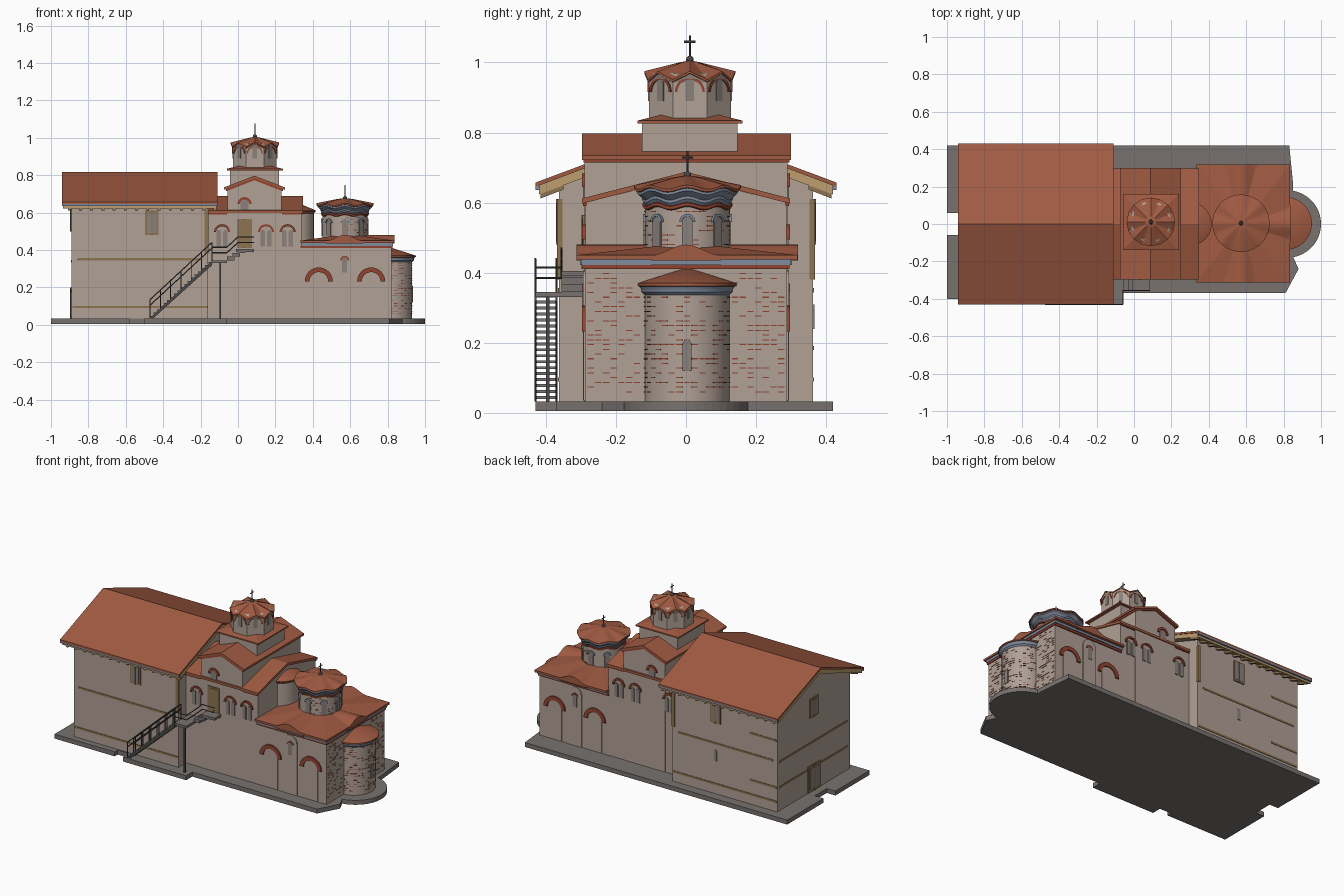
import bpy, bmesh, math, random
from mathutils import Matrix, Vector

if "Cube" in bpy.data.objects:
    bpy.data.objects.remove(bpy.data.objects["Cube"])
random.seed(4)
pi = math.pi

def material(name, r, g, b):
    m = bpy.data.materials.new(name)
    m.diffuse_color = [((c / 255 + .055) / 1.055) ** 2.4 for c in (r, g, b)] + [1]
    m.use_nodes = True
    m.node_tree.nodes["Principled BSDF"].inputs["Base Color"].default_value = m.diffuse_color
    return m

WALL = material("plaster wall", 176, 161, 150)
ROOF = material("clay roof", 161, 91, 66)
STONE = material("paving stone", 120, 114, 111)
BRICK = material("red brick", 146, 68, 48)
WOOD = material("brown wood", 140, 116, 80)
PALE = material("pale wood", 190, 158, 112)
BLUE = material("blue grey cornice", 128, 140, 158)
METAL = material("dark metal", 75, 73, 72)
PANE = material("window grey", 138, 129, 123)

def finish(name, bm, mat, smooth=False, M=None):
    if M is not None:
        bm.transform(M)
    bmesh.ops.recalc_face_normals(bm, faces=bm.faces)
    me = bpy.data.meshes.new(name)
    for f in bm.faces:
        f.smooth = smooth
    bm.to_mesh(me)
    bm.free()
    if smooth:
        me.set_sharp_from_angle(angle=math.radians(35))
    me.materials.append(mat)
    ob = bpy.data.objects.new(name, me)
    bpy.context.scene.collection.objects.link(ob)
    return ob

def prism(name, prof, axis, a, b, mat, M=None):
    put = {'x': lambda p, q, t: (t, p, q), 'y': lambda p, q, t: (p, t, q), 'z': lambda p, q, t: (p, q, t)}[axis]
    bm = bmesh.new()
    lo = [bm.verts.new(put(p, q, a)) for p, q in prof]
    hi = [bm.verts.new(put(p, q, b)) for p, q in prof]
    bm.faces.new(lo)
    bm.faces.new(hi)
    for i in range(len(prof)):
        j = (i + 1) % len(prof)
        bm.faces.new((lo[i], lo[j], hi[j], hi[i]))
    return finish(name, bm, mat, M=M)

def box(name, x0, x1, y0, y1, z0, z1, mat):
    return prism(name, [(x0, y0), (x1, y0), (x1, y1), (x0, y1)], 'z', z0, z1, mat)

def rod(name, p, q, r, mat):
    p, q = Vector(p), Vector(q)
    bm = bmesh.new()
    bmesh.ops.create_cone(bm, cap_ends=True, segments=6, radius1=r, radius2=r, depth=(q - p).length)
    M = Matrix.Translation((p + q) / 2) @ (q - p).to_track_quat('Z', 'Y').to_matrix().to_4x4()
    return finish(name, bm, mat, M=M)

# turned shape; profile rows are (radius, height, ripple height)
def lathe(name, prof, cx, cy, mat, n=64, turn=0, waves=8, smooth=True):
    bm = bmesh.new()
    rows = []
    for r, z, w in prof:
        rows.append([bm.verts.new((cx + r * math.cos(t), cy + r * math.sin(t), z + w * math.cos(waves * t)))
                     for t in (turn + 2 * pi * i / n for i in range(n))])
    for A, B in zip(rows, rows[1:]):
        for i in range(n):
            j = (i + 1) % n
            bm.faces.new((A[i], A[j], B[j], B[i]))
    bmesh.ops.remove_doubles(bm, verts=bm.verts, dist=1e-5)
    return finish(name, bm, mat, smooth)

def gable(name, axis, c, half, eave, ridge, t, a, b, mat):
    return prism(name, [(c - half, eave), (c, ridge), (c + half, eave), (c + half, eave - t),
                        (c, ridge - t), (c - half, eave - t)], axis, a, b, mat)

def house(name, axis, c, half, eave, ridge, a, b, mat):
    return prism(name, [(c - half, .03), (c - half, eave), (c, ridge), (c + half, eave), (c + half, .03)], axis, a, b, mat)

# wall details: angle 0 faces the front (-y)
def place(x, y, ang):
    return Matrix.Translation((x, y, 0)) @ Matrix.Rotation(ang, 4, 'Z')

def arc(r, z, n=12):
    return [(r * math.cos(pi * i / n), z + r * math.sin(pi * i / n)) for i in range(n + 1)]

def arch_panel(name, x, y, ang, r, z0, zs, mat, t=.004):
    prism(name, [(r, z0)] + arc(r, zs) + [(-r, z0)], 'y', -t, t, mat, place(x, y, ang))

def arch_ring(name, x, y, ang, r0, r1, zs, mat, t=.009):
    prism(name, arc(r1, zs) + arc(r0, zs)[::-1], 'y', -t, t, mat, place(x, y, ang))

def framed(name, x, y, ang, w, z0, z1, pane):
    M = place(x, y, ang)
    rect = lambda h, a, b: [(-h, a), (h, a), (h, b), (-h, b)]
    prism(name + "_frame", rect(w, z0, z1), 'y', -.006, .006, WOOD, M)
    prism(name + "_pane", rect(w * .72, z0 + w * .3, z1 - w * .3), 'y', -.008, .006, pane, M)
    prism(name + "_bar", rect(w * .08, z0, z1), 'y', -.0095, .006, WOOD, M)

# paving
apse_edge = [(.82 + .18 * math.cos(t), .18 * math.sin(t)) for t in (math.radians(80 - 8 * i) for i in range(21))]
prism("paving", [(-1, .42), (.83, .42), (.85, .22)] + apse_edge + [(.88, -.24), (.81, -.37), (-.06, -.37), (-.06, -.43),
      (-.5, -.43), (-.5, -.37), (-.58, -.37), (-.58, -.4), (-1, -.4), (-1, -.06), (-.94, -.06), (-.94, .06), (-1, .06)],
      'z', .005, .033, STONE)

# west hall with big gable roof
house("hall_walls", 'x', 0, .362, .645, .785, -.89, -.16, WALL)
gable("hall_roof", 'x', 0, .43, .657, .818, .012, -.94, -.11, ROOF)
gable("hall_roof_boards", 'x', 0, .42, .649, .806, .026, -.935, -.115, PALE)
for s in (-1, 1):
    box("hall_gutter", -.94, -.11, s * .424 - .006, s * .424 + .006, .636, .648, BLUE)
    box("corner_post", -.178, -.158, s * .36 - .008, s * .36 + .008, .38, .61, WOOD)
    for i in range(14):
        x = -.91 + i * .06
        prism("rafter", [(s * .415, .612), (s * .415, .63), (s * .35, .655), (s * .35, .637)], 'x', x, x + .015, WOOD)
    for z, a, b in ((.35, -.86, -.2), (.095, -.885, -.16), (.185, -.885, -.7), (.48, -.885, -.7)):
        if s > 0 or z in (.35, .095):
            box("tie_beam", a, b, s * .362 - .003, s * .362 + .003, z - .006, z + .006, WOOD)
    framed("hall_window", -.46, s * .362, 0 if s < 0 else pi, .036, .48, .61, PANE)
for z in (.18, .34):
    box("west_beam", -.893, -.887, -.34, .34, z - .006, z + .006, WOOD)
arch_panel("hall_slit", -.46, .362, pi, .01, .24, .3, PANE)
framed("west_door", -.89, 0, -pi / 2, .06, .035, .2, PANE)
framed("west_window", -.89, 0, -pi / 2, .042, .5, .62, PANE)

# nave with crossing gable
house("nave_walls", 'x', 0, .287, .6, .672, -.165, .34, WALL)
gable("nave_roof", 'x', 0, .297, .612, .688, .015, -.16, .347, ROOF)
house("transept_walls", 'y', .088, .145, .72, .78, -.289, .289, WALL)
gable("transept_roof", 'y', .088, .162, .735, .797, .013, -.297, .3, ROOF)
gable("transept_trim", 'y', .088, .152, .726, .785, .012, -.293, .295, BRICK)
for s in (-1, 1):
    box("nave_eave_trim", -.16, -.06, s * .288 - .006, s * .288 + .006, .59, .6, BRICK)
    box("nave_eave_trim", .235, .342, s * .288 - .006, s * .288 + .006, .59, .6, BRICK)
lathe("nave_conch", [(.1, .44, 0), (.1, .6, 0)], .305, 0, WALL)
lathe("nave_conch_roof", [(.098, .59, 0), (.115, .605, 0), (.115, .612, 0), (0, .66, 0)], .3, 0, ROOF)

# central tower: square base, eight-sided drum, scalloped roof
box("tower_base", -.042, .22, -.125, .147, .68, .83, WALL)
lathe("tower_base_roof", [(0, .826, 0), (.212, .826, 0), (.212, .834, 0), (.12, .85, 0)], .09, .011, ROOF, 4, pi / 4, smooth=False)
R = .117 / math.cos(pi / 8)
lathe("tower_drum", [(R, .84, 0), (R, .95, 0)], .09, .011, WALL, 8, pi / 8, smooth=False)
lathe("tower_cornice", [(.118, .935, .012), (.128, .957, .012), (.1, .97, 0)], .09, .011, WALL, 16, pi / 8, smooth=False)
lathe("tower_roof", [(.118, .951, .012), (.13, .957, .012), (.13, .963, .012), (.03, 1.0, 0), (0, 1.006, 0)],
      .09, .011, ROOF, 16, pi / 8, smooth=False)
for i in range(8):
    a = i * pi / 4
    arch_panel("tower_window", .09 + .117 * math.sin(a), .011 - .117 * math.cos(a), a, .012, .89, .94, PANE, .003)
    arch_ring("tower_window_arch", .09 + .117 * math.sin(a), .011 - .117 * math.cos(a), a, .036, .043, .915, BRICK, .004)

# east church body
box("east_walls", .33, .82, -.288, .288, .03, .43, WALL)
box("east_cornice", .337, .828, -.3, .3, .422, .437, BLUE)
box("east_brick_band", .335, .825, -.295, .295, .41, .422, BRICK)
lathe("east_roof", [(0, .437, 0), (1, .437, 0), (1, .45, 0), (.3, .475, 0), (0, .478, 0)], 0, 0, ROOF, 4, pi / 4, smooth=False)
east = bpy.data.objects["east_roof"]
east.data.transform(Matrix.Translation((.585, .003, 0)) @ Matrix.Diagonal((.25 * 2 ** .5, .315 * 2 ** .5, 1, 1)))
def bump(c, z, h):
    top = [(c + .1 * k / 8, z + h * (.5 + .5 * math.cos(pi * k / 8))) for k in range(-8, 9)]
    return top + [(c + .1, z - .015), (c - .1, z - .015)]
prism("cross_ridge", bump(.57, .45, .03), 'y', -.313, .319, ROOF)
prism("cross_ridge_cornice", bump(.57, .437, .028), 'y', -.302, .302, BLUE)
prism("east_ridge", bump(0, .45, .03), 'x', .57, .838, ROOF)
prism("east_ridge_cornice", bump(0, .437, .028), 'x', .57, .83, BLUE)

# east drum
lathe("east_drum", [(.121, .43, 0), (.121, .61, 0)], .572, .004, WALL)
lathe("east_drum_cornice", [(.12, .592, .005), (.13, .605, .006), (.13, .613, .006), (.147, .628, .006), (.147, .637, .006), (.1, .645, 0)],
      .572, .004, BLUE)
lathe("east_drum_brick", [(.121, .583, .005), (.128, .586, .005), (.128, .594, .005), (.12, .598, .005)], .572, .004, BRICK)
lathe("east_drum_roof", [(.14, .633, .006), (.153, .637, .006), (.153, .644, .006), (.05, .67, .001), (0, .678, 0)], .572, .004, ROOF)
for i in range(8):
    a = i * pi / 4
    x, y = .572 + .121 * math.sin(a), .004 - .121 * math.cos(a)
    arch_panel("drum_window", x, y, a, .015, .475, .545, PANE, .004)
    arch_ring("drum_window_arch", x, y, a, .016, .023, .545, BLUE, .006)

# apse
lathe("apse", [(.121, .03, 0), (.121, .35, 0)], .81, .003, WALL)
lathe("apse_cornice", [(.12, .335, 0), (.13, .345, 0), (.13, .352, 0), (.137, .362, 0), (.1, .365, 0)], .81, .003, BLUE)
lathe("apse_roof", [(.12, .358, 0), (.141, .362, 0), (.141, .37, 0), (0, .415, 0)], .81, .003, ROOF)
arch_panel("apse_window", .931, .003, pi / 2, .013, .12, .195, PANE)

# arches, niches and windows on both long sides
for s, ang in ((-1, 0), (1, pi)):
    y = s * .288
    for x in (.432, .712):
        arch_panel("blind_arch", x, y, ang, .048, .035, .232, WALL, .004)
        arch_ring("blind_arch_brick", x, y, ang, .05, .075, .232, BRICK)
    arch_panel("tall_niche", .57, y, ang, .046, .035, .36, WALL, .006)
    arch_panel("niche_window", .57, y, ang, .014, .28, .345, PANE, .009)
    arch_ring("niche_window_arch", .57, y, ang, .015, .024, .345, BRICK)
    for x in (-.085, .15, .265):
        for d in (-.018, .018):
            arch_panel("nave_window", x + d, y, ang, .012, .42, .495, PANE, .005)
        arch_ring("nave_window_arch", x, y, ang, .032, .043, .495, BRICK)
    arch_panel("gable_window", .035, y, ang, .022, .6, .645, PANE, .006)
    arch_ring("gable_window_arch", .035, y, ang, .024, .038, .645, BRICK)
framed("upper_door", .035, -.289, 0, .04, .41, .565, WOOD)

# scattered brick courses on the east end
bm = bmesh.new()
def dash(x, y, z, ang, w):
    M = place(x, y, ang) @ Matrix.Translation((0, 0, z)) @ Matrix.Diagonal((w, .004, .003, 1))
    bmesh.ops.create_cube(bm, size=1, matrix=M)
for k in range(26):
    z = .06 + k * .0135
    for i in range(17):
        a = (i + .5) * pi / 17
        if random.random() < .35 and z < .335:
            dash(.81 + .121 * math.sin(a), .003 - .121 * math.cos(a), z, a, .018)
        if random.random() < .3 and k < 10:
            dash(.572 + .121 * math.sin(a), .004 - .121 * math.cos(a), z + .42, a, .018)
    for s in (-1, 1):
        for i in range(7):
            if random.random() < .35:
                dash(.82, s * (.14 + i * .022), z, pi / 2, .018)
finish("brick_courses", bm, BRICK)

# outside stair with landings and rails
N = 18
for i in range(N):
    x, z = -.47 + i * .0183, .04 + i * .017
    box("stair_tread", x, x + .022, -.43, -.368, z, z + .008, STONE)
for y in (-.43, -.37):
    prism("stair_string", [(-.475, .033), (-.14, .34), (-.14, .318), (-.455, .033)], 'y', y - .003, y + .003, METAL)
    for h in (.07, .1):
        rod("stair_rail", (-.47, y, .035 + h), (-.14, y, .34 + h), .003, METAL)
    for i in range(7):
        x = -.47 + i * .055
        rod("rail_post", (x, y, .035 + i * .051), (x, y, .135 + i * .051), .003, METAL)
box("lower_landing", -.14, -.06, -.43, -.287, .33, .345, STONE)
for i in range(3):
    box("landing_step", -.06 + i * .03, -.02 + i * .03, -.355, -.287, .345 + i * .02, .365 + i * .02, STONE)
box("upper_landing", -.01, .085, -.355, -.287, .39, .405, STONE)
box("landing_post", -.1, -.09, -.4, -.39, .03, .33, METAL)
for h in (.04, .07):
    rod("landing_rail", (-.14, -.43, .345 + h), (-.06, -.43, .345 + h), .003, METAL)
    rod("landing_rail", (-.06, -.43, .345 + h), (-.06, -.355, .345 + h), .003, METAL)
    rod("landing_rail", (-.06, -.355, .345 + h), (.0, -.355, .4 + h), .003, METAL)
    rod("landing_rail", (.0, -.355, .4 + h), (.085, -.355, .4 + h), .003, METAL)

# roof crosses
for x, y, z, top in ((.09, .011, 1.0, 1.077), (.572, .004, .67, .747)):
    rod("cross_shaft", (x, y, z), (x, y, top), .003, METAL)
    rod("cross_arm", (x, y - .016, top - .018), (x, y + .016, top - .018), .003, METAL)
    bm = bmesh.new()
    bmesh.ops.create_uvsphere(bm, u_segments=12, v_segments=8, radius=.011)
    finish("cross_ball", bm, METAL, True, Matrix.Translation((x, y, z + .008)))
